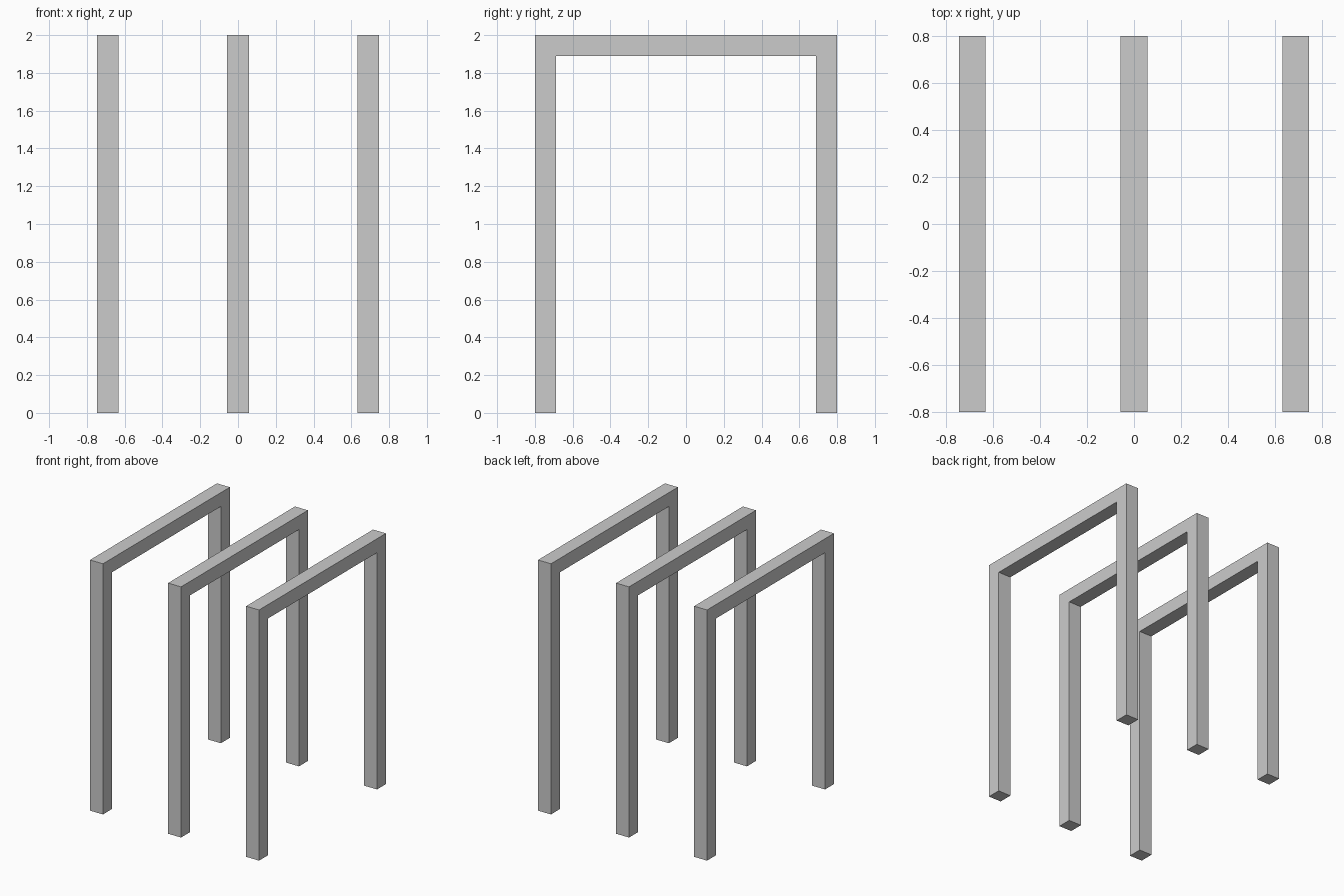
import bpy
import bmesh

if "Cube" in bpy.data.objects:
    bpy.data.objects.remove(bpy.data.objects["Cube"])

BAR_X, BAR_Y, BAR_Z = 0.114, 0.113, 0.111   # bar thickness per axis
HALF_DEPTH, HEIGHT, SPACING = 0.80, 2.0, 0.689

grey = bpy.data.materials.new("light_grey")
grey.diffuse_color = (0.6, 0.6, 0.6, 1.0)
grey.use_nodes = True
grey.node_tree.nodes["Principled BSDF"].inputs["Base Color"].default_value = grey.diffuse_color


def arch(name, x):
    """Square-bar arch: a U profile in the YZ plane, extruded along x."""
    inner, under = HALF_DEPTH - BAR_Y, HEIGHT - BAR_Z
    half = [(inner, under), (inner, 0), (HALF_DEPTH, 0), (HALF_DEPTH, HEIGHT)]
    profile = half + [(-y, z) for y, z in reversed(half)]
    bm = bmesh.new()
    face = bm.faces.new([bm.verts.new((-BAR_X / 2, y, z)) for y, z in profile])
    result = bmesh.ops.extrude_face_region(bm, geom=[face])
    moved = [v for v in result["geom"] if isinstance(v, bmesh.types.BMVert)]
    bmesh.ops.translate(bm, vec=(BAR_X, 0, 0), verts=moved)
    bmesh.ops.recalc_face_normals(bm, faces=bm.faces)
    mesh = bpy.data.meshes.new(name)
    bm.to_mesh(mesh)
    bm.free()
    mesh.materials.append(grey)
    obj = bpy.data.objects.new(name, mesh)
    obj.location.x = x
    bpy.context.collection.objects.link(obj)


# Three identical arches in a row
for name, x in (("left_arch", -SPACING), ("middle_arch", 0), ("right_arch", SPACING)):
    arch(name, x)
